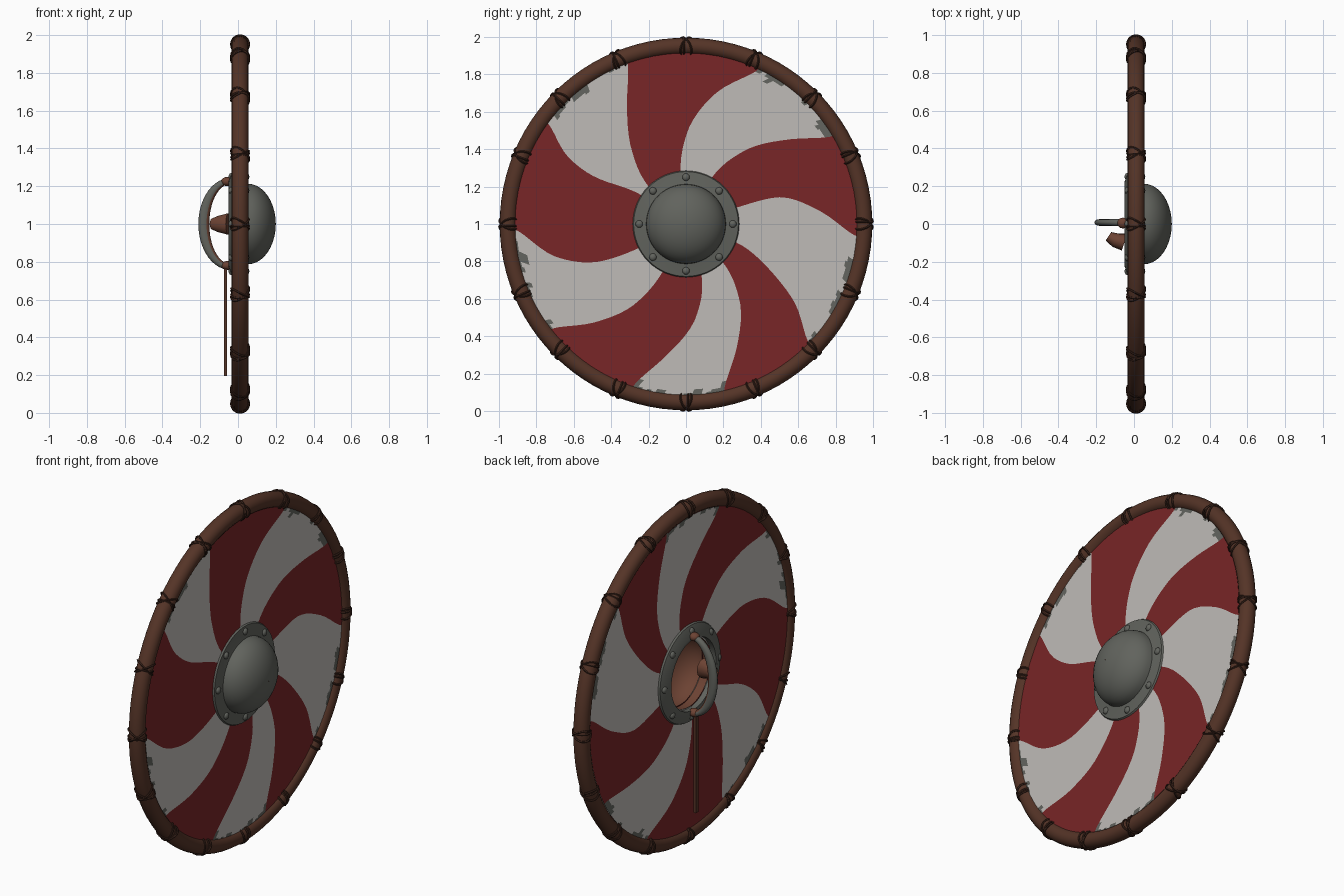
import bpy, bmesh, math
from mathutils import Vector

if "Cube" in bpy.data.objects:
    bpy.data.objects.remove(bpy.data.objects["Cube"])

def mat(name, c):
    m = bpy.data.materials.new(name)
    m.diffuse_color = (*c, 1)
    m.use_nodes = True
    m.node_tree.nodes["Principled BSDF"].inputs["Base Color"].default_value = m.diffuse_color
    return m

RED = mat("red_paint", (0.19, 0.019, 0.02))
WHITE = mat("white_paint", (0.52, 0.50, 0.475))
WORN = mat("worn_grey", (0.125, 0.13, 0.115))
IRON = mat("iron", (0.12, 0.125, 0.11))
RIM = mat("rim_leather", (0.09, 0.034, 0.02))
CORD = mat("dark_cord", (0.04, 0.016, 0.01))
TAN = mat("grip_leather", (0.15, 0.055, 0.033))

def finish(name, bm, mats, smooth=40, recalc=True):
    if recalc:
        bmesh.ops.recalc_face_normals(bm, faces=bm.faces[:])
    me = bpy.data.meshes.new(name)
    bm.to_mesh(me)
    bm.free()
    for m in mats:
        me.materials.append(m)
    ob = bpy.data.objects.new(name, me)
    bpy.context.collection.objects.link(ob)
    bpy.context.view_layer.objects.active = ob
    ob.select_set(True)
    bpy.ops.object.shade_smooth_by_angle(angle=math.radians(smooth))
    ob.select_set(False)
    return ob

def polar(x, r, a):
    return Vector((x, r * math.cos(a), 1 + r * math.sin(a)))

def loft(bm, rings, closed_path=False, caps=False, rule=None):
    """Skin closed rings of points; rule(k) picks the material per side."""
    vs = [[bm.verts.new(p) for p in ring] for ring in rings]
    n = len(vs[0])
    for i in range(len(vs) if closed_path else len(vs) - 1):
        a, b = vs[i], vs[(i + 1) % len(vs)]
        for k in range(n):
            f = bm.faces.new((a[k], a[(k + 1) % n], b[(k + 1) % n], b[k]))
            if rule:
                f.material_index = rule(k)
    if caps:
        bm.faces.new(vs[0])
        bm.faces.new(vs[-1])

def revolve(name, profile, m, n=64, closed=False, smooth=40):
    bm = bmesh.new()
    loft(bm, [[polar(x, r, math.tau * k / n) for k in range(n)] for x, r in profile], closed)
    return finish(name, bm, [m], smooth)

# painted disc: swirl boundaries in degrees at four radii, even sectors red
RADII = (0.28, 0.52, 0.72, 0.91)
SWIRL = [(18, 16, 5.5, -4), (61, 50.5, 39, 31), (96, 88, 77, 65), (135, 125, 116, 110),
         (147, 152.5, 150.5, 144), (207, 203, 194, 182), (244, 237, 227, 218),
         (287, 275, 261, 252), (314, 304, 292, 283), (340, 331, 324, 316)]

def edge_angle(j, r):
    turn, row = divmod(j, 10)
    s = SWIRL[row]
    t = max(0, min(2.999, next((i + (r - RADII[i]) / (RADII[i + 1] - RADII[i])
            for i in range(3) if r <= RADII[i + 1]), 2.999)))
    i = int(t)
    p0, p1, p2, p3 = s[max(i - 1, 0)], s[i], s[i + 1], s[min(i + 2, 3)]
    f = t - i                                   # smooth spline between the radii
    a = 0.5 * (2 * p1 + (p2 - p0) * f + (2 * p0 - 5 * p1 + 4 * p2 - p3) * f * f
               + (3 * p1 - p0 - 3 * p2 + p3) * f ** 3)
    return math.radians(a + 360 * turn)

rings = [0.2, 0.28] + [0.28 + 0.04 * i for i in range(1, 14)] + [0.815 + 0.01 * i for i in range(11)]
DIV = 20
bm = bmesh.new()
for x, flip in ((0.035, 1), (-0.018, -1)):
    grid = []
    for r in rings:
        row = []
        for j in range(10):
            a0, a1 = edge_angle(j, r), edge_angle(j + 1, r)
            for k in range(DIV):
                p = polar(x, r, a0 + (a1 - a0) * k / DIV)
                p.z = 1 + flip * (p.z - 1)
                row.append(bm.verts.new(p))
        grid.append(row)
    n = len(grid[0])
    for i in range(len(rings) - 1):
        for k in range(n):
            q = [grid[i][k], grid[i][(k + 1) % n], grid[i + 1][(k + 1) % n], grid[i + 1][k]]
            f = bm.faces.new(q)
            f.normal_update()
            if f.normal.x * x < 0:
                f.normal_flip()
            white = (k // DIV) % 2
            wear = math.sin(k * 0.37) + math.sin(k * 0.91 + 1) + 0.6 * math.sin(k * 2.3)
            worn = white and rings[i] > 0.905 - 0.022 * max(0, wear)
            f.material_index = 2 if worn else white
finish("painted_disc", bm, [RED, WHITE, WORN], recalc=False)

# rim tube
CX, RR = 0.011, 0.951
revolve("rim", [(CX + 0.045 * math.cos(t), RR + 0.045 * math.sin(t))
                for t in [math.tau * i / 16 for i in range(16)]], RIM, 96, True, 60)

# crossed cords lashed round the rim
bm = bmesh.new()
for b in range(16):
    for lean in (-0.032, 0.032, 0):
        path = []
        for i in range(20):
            t = math.tau * i / 20
            a = math.pi / 2 + math.tau * b / 16 + lean * math.cos(t + 0.6) + (0.012 if lean == 0 else 0)
            path.append((t, a))
        tube = []
        for t, a in path:
            ring = []
            for k in range(5):
                u = math.tau * k / 5
                m = 0.047 + 0.006 * math.cos(u)
                ring.append(polar(CX + m * math.cos(t), RR + m * math.sin(t), a + 0.0065 * math.sin(u)))
            tube.append(ring)
        loft(bm, tube, True)
finish("rim_cords", bm, [CORD], 60)

# iron boss: flange and dome, with a leather lining seen from behind
arc = [math.radians(d) for d in range(0, 90, 9)] + [math.radians(89.5)]
revolve("boss", [(0.035, 0.285), (0.044, 0.28), (0.05, 0.225)]
        + [(0.052 + 0.148 * math.sin(t), 0.213 * math.cos(t)) for t in arc], IRON)
revolve("boss_lining", [(-0.045, 0.208), (0.03, 0.206)]
        + [(0.045 + 0.145 * math.sin(t), 0.206 * math.cos(t)) for t in arc], TAN)
revolve("back_ring", [(-0.017, 0.285), (-0.028, 0.28), (-0.05, 0.225), (-0.05, 0.207), (-0.017, 0.207)],
        IRON, 64, True)

# rivets on both sides
bm = bmesh.new()
for x in (0.046, -0.036):
    for i in range(8):
        res = bmesh.ops.create_uvsphere(bm, u_segments=12, v_segments=8, radius=0.02)
        c = polar(x, 0.25, math.tau * i / 8)
        for v in res["verts"]:
            v.co = Vector((v.co.x * 0.7, v.co.y, v.co.z)) + c
finish("rivets", bm, [IRON], 60)

# arched handle: iron outside, leather on the inner side
bm = bmesh.new()
sections = []
for i in range(25):
    t = math.radians(-90 + 7.5 * i)
    w = 0.012 + 0.017 * math.cos(t)
    mid = Vector((-0.038 - 0.143 * math.cos(t), 0.008, 1 + 0.228 * math.sin(t)))
    out = Vector((-math.cos(t), 0, math.sin(t)))
    sections.append([mid + out * w * math.cos(u) + Vector((0, 0.018 * math.sin(u), 0))
                     for u in [math.tau * k / 12 for k in range(12)]])
loft(bm, sections, caps=True, rule=lambda k: 1 if 4 <= k <= 7 else 0)
finish("handle", bm, [IRON, TAN], 60)

# knots at both handle ends
bm = bmesh.new()
for z in (0.78, 1.225):
    res = bmesh.ops.create_uvsphere(bm, u_segments=14, v_segments=8, radius=0.024)
    for v in res["verts"]:
        v.co = Vector((v.co.x * 1.3, v.co.y * 1.2, v.co.z)) + Vector((-0.058, 0.005, z))
finish("handle_knots", bm, [TAN], 60)

# flared leather wrap beside the handle
bm = bmesh.new()
loft(bm, [[Vector((x + 0.015 * math.cos(u), y + ry * math.cos(u), 1 + rz * math.sin(u)))
           for u in [math.tau * k / 14 for k in range(14)]]
          for x, y, ry, rz in ((-0.135, -0.065, 0.022, 0.03), (-0.1, -0.085, 0.035, 0.045),
                               (-0.05, -0.095, 0.045, 0.058))], caps=True)
finish("leather_wrap", bm, [TAN])

# hanging strap
bm = bmesh.new()
bmesh.ops.create_cube(bm, size=1)
for v in bm.verts:
    v.co = Vector((v.co.x * 0.014 - 0.066, v.co.y * 0.026, v.co.z * 0.58 + 0.485))
finish("hanging_strap", bm, [RIM])
